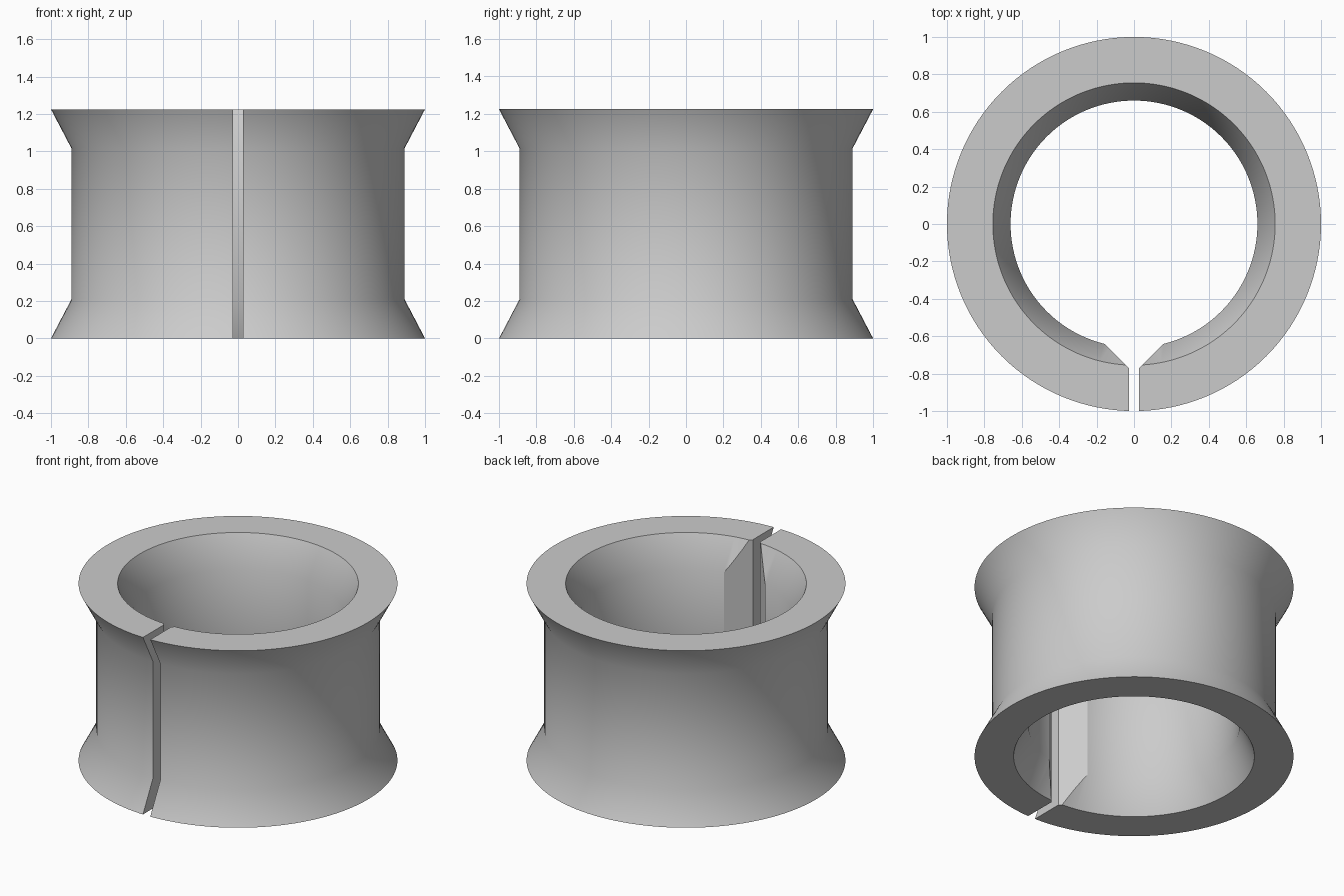
import bpy, bmesh, math

cube = bpy.data.objects.get("Cube")
if cube:
    bpy.data.objects.remove(cube, do_unlink=True)

HEIGHT = 1.225
FLARE = 0.21      # height of each flared end
GAP = 0.028       # half width of the slit
SEGMENTS = 128

grey = bpy.data.materials.new("plain_grey")
grey.use_nodes = True
colour = (0.6, 0.6, 0.6, 1)
grey.diffuse_color = colour
grey.node_tree.nodes["Principled BSDF"].inputs["Base Color"].default_value = colour


def make_object(name, bm):
    bmesh.ops.recalc_face_normals(bm, faces=bm.faces)
    mesh = bpy.data.meshes.new(name)
    bm.to_mesh(mesh)
    bm.free()
    mesh.materials.append(grey)
    obj = bpy.data.objects.new(name, mesh)
    bpy.context.collection.objects.link(obj)
    return obj


# Flared collar: closed wall profile turned around z
outer = [(1.0, 0), (0.89, FLARE), (0.89, HEIGHT - FLARE), (1.0, HEIGHT)]
inner = [(0.755, HEIGHT), (0.66, HEIGHT - FLARE), (0.66, FLARE), (0.755, 0)]
bm = bmesh.new()
verts = [bm.verts.new((r, 0, z)) for r, z in outer + inner]
edges = [bm.edges.new((v, verts[i - 1])) for i, v in enumerate(verts)]
bmesh.ops.spin(bm, geom=verts + edges, cent=(0, 0, 0), axis=(0, 0, 1),
               angle=math.tau, steps=SEGMENTS, use_merge=True)
bmesh.ops.remove_doubles(bm, verts=bm.verts, dist=0.0001)
collar = make_object("split_collar", bm)

# Slit cutter: narrow slot that opens at 45 degrees towards the bore
right = [(GAP, -1.2), (GAP, -0.77), (GAP + 0.3, -0.47)]
outline = right + [(-x, y) for x, y in reversed(right)]
bm = bmesh.new()
base = bm.faces.new([bm.verts.new((x, y, -0.1)) for x, y in outline])
walls = bmesh.ops.extrude_face_region(bm, geom=[base])["geom"]
bmesh.ops.translate(bm, vec=(0, 0, HEIGHT + 0.2),
                    verts=[g for g in walls if isinstance(g, bmesh.types.BMVert)])
cutter = make_object("slit_cutter", bm)
cutter.hide_render = True

# Cut the slit and remove the helper
cut = collar.modifiers.new("slit", "BOOLEAN")
cut.operation = "DIFFERENCE"
cut.solver = "EXACT"
cut.object = cutter
bpy.ops.object.select_all(action="DESELECT")
collar.select_set(True)
bpy.context.view_layer.objects.active = collar
bpy.ops.object.modifier_apply(modifier=cut.name)
bpy.data.objects.remove(cutter, do_unlink=True)
bpy.ops.object.shade_smooth_by_angle(angle=math.radians(29))
